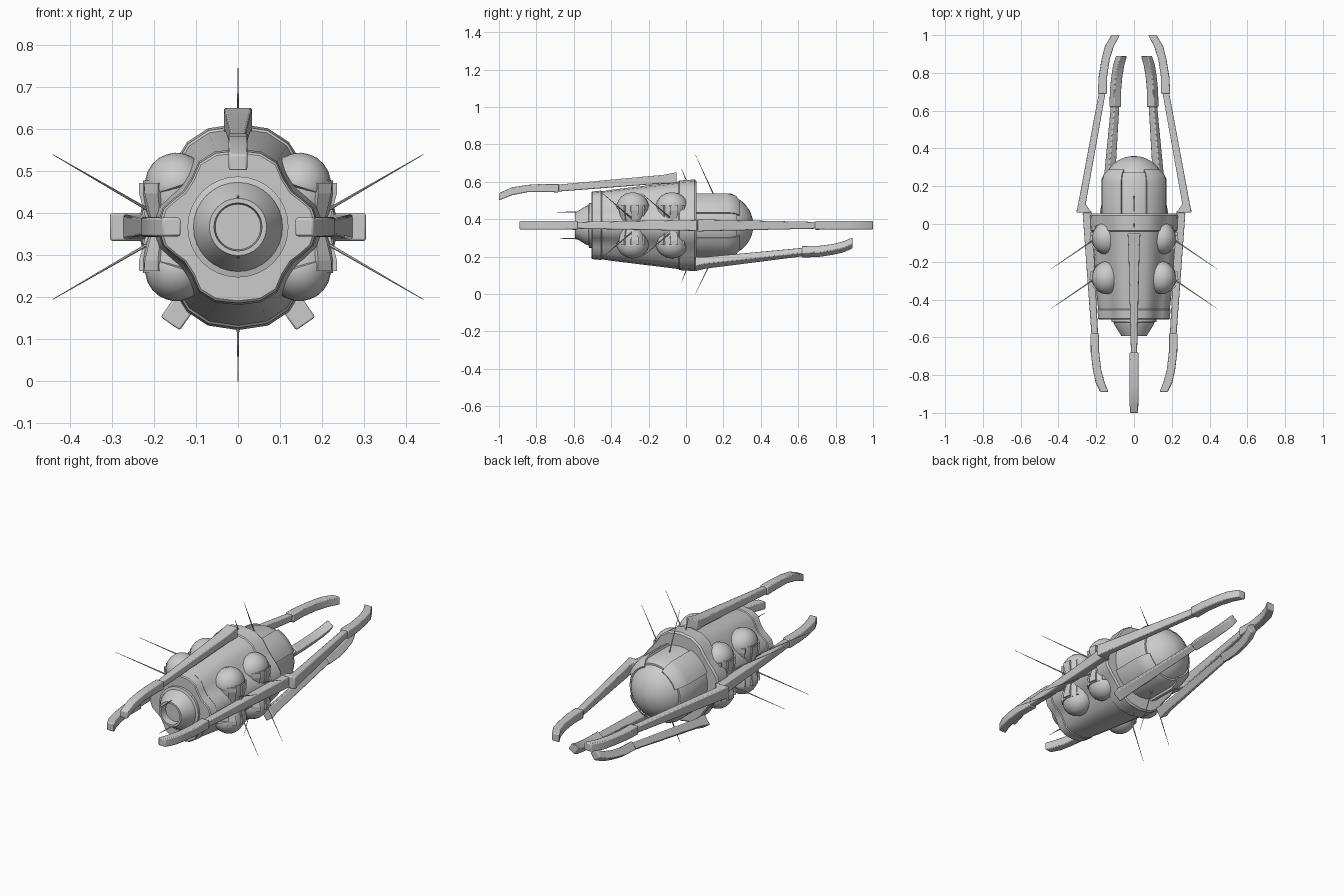
import bpy, bmesh
from math import sin, cos, pi, radians
from mathutils import Vector, Matrix

if "Cube" in bpy.data.objects:
    bpy.data.objects.remove(bpy.data.objects["Cube"])

CZ = 0.367  # height of the long axis


def loft(name, rings, smooth=35, bevel=0, mat=None, closed=False):
    """Skin a list of equal-length point rings and cap (or join) the ends."""
    bm = bmesh.new()
    vr = [[bm.verts.new(mat @ Vector(p) if mat else p) for p in r] for r in rings]
    n = len(vr[0])
    pairs = list(zip(vr, vr[1:])) + ([(vr[-1], vr[0])] if closed else [])
    for a, b in pairs:
        for i in range(n):
            bm.faces.new((a[i], a[(i + 1) % n], b[(i + 1) % n], b[i]))
    if not closed:
        bm.faces.new(vr[0])
        bm.faces.new(vr[-1])
    bmesh.ops.remove_doubles(bm, verts=bm.verts, dist=1e-5)
    bmesh.ops.recalc_face_normals(bm, faces=bm.faces)
    me = bpy.data.meshes.new(name)
    bm.to_mesh(me)
    bm.free()
    ob = bpy.data.objects.new(name, me)
    bpy.context.collection.objects.link(ob)
    if bevel:
        m = ob.modifiers.new("bevel", "BEVEL")
        m.width, m.segments, m.limit_method = bevel, 2, "ANGLE"
    if smooth:
        bpy.ops.object.select_all(action="DESELECT")
        ob.select_set(True)
        bpy.context.view_layer.objects.active = ob
        bpy.ops.object.shade_smooth_by_angle(angle=radians(smooth))
    return ob


def lathe(name, profile, n=32):
    """Profile of (y, radius) spun around the long axis."""
    return loft(name, [[(r * cos(2 * pi * i / n), y, CZ + r * sin(2 * pi * i / n))
                        for i in range(n)] for y, r in profile])


def hull_ring(y, front, grow):
    """Four-lobed section, blending from the waisted front to the rounder back."""
    quarter = [(0, .19, .238), (14, .181, .234), (25, .162, .222), (33, .152, .215), (47, .157, .217),
               (59, .177, .235), (73, .183, .245), (90, .181, .245)]
    pts = [(a, f * front + b * (1 - front)) for a, f, b in quarter]
    half = pts + [(180 - a, r) for a, r in pts[-2::-1]]
    full = half + [(360 - a, r) for a, r in half[-2:0:-1]]
    return [(r * grow * cos(radians(a)), y, CZ + r * grow * sin(radians(a))) for a, r in full]


# Hull with front rim, groove and rear band
hull = [(-.505, 1, .97), (-.50, 1, 1), (-.455, .93, 1), (-.45, .93, .98), (-.40, .82, .985),
        (-.04, .12, .985), (-.035, .12, 1.01), (.045, 0, 1), (.055, 0, .97)]
loft("hull", [hull_ring(*h) for h in hull])

# Front nozzle with recessed mouth
lathe("nozzle", [(-.49, .12), (-.518, .12), (-.522, .106), (-.535, .103), (-.583, .073), (-.593, .068),
                 (-.593, .057), (-.555, .054), (-.555, .001)])

# Rear sphere, its collar and four armour panels
lathe("rear_sphere", [(.195 - .165 * cos(radians(t)), max(.165 * sin(radians(t)), .0005))
                      for t in range(30, 181, 10)])
lathe("rear_collar", [(.04, .171), (.24, .171), (.272, .155), (.272, .12)])
panel = [(.04, .150), (.04, .182), (.22, .184), (.262, .172), (.288, .145), (.28, .130)]
for k in range(4):
    angles = [radians(45 + 90 * k - 23 + 46 * j / 6) for j in range(7)]
    loft("rear_panel", [[(r * cos(a), y, CZ + r * sin(a)) for y, r in panel] for a in angles])


def pod(y, sx, sz):
    """Capped tank sitting in a hull recess."""
    place = Matrix.Translation((0, y, CZ)) @ Matrix.Diagonal((sx, 1, sz, 1))

    def spin(name, prof, m, n=20):
        loft(name, [[(r * cos(2 * pi * i / n), r * sin(2 * pi * i / n), z) for i in range(n)]
                    for r, z in prof], mat=place @ m)
    cap = [(.0005, .072), (.022, .070), (.045, .061), (.064, .047), (.078, .028), (.087, .004),
           (.086, -.008), (.074, -.012)]
    spin("pod_cap", cap, Matrix.Translation((.147, 0, .104)) @ Matrix.Rotation(radians(18), 4, "Y")
         @ Matrix.Diagonal((.88, 1, 1, 1)))
    body = Matrix.Translation((.152, 0, .1))
    spin("pod_body", [(.074, .01), (.075, -.02), (.068, -.06), (.055, -.095)], body)
    # Ribs down the outside of the tank
    for a in (-48, 8, 64):
        rot = body @ Matrix.Rotation(radians(a), 4, "Z")
        rings = [[(r0, -w, z), (r1, -w, z), (r1, w, z), (r0, w, z)] for z, r0, r1, w in
                 ((.005, .05, .081, .022), (-.02, .05, .081, .021), (-.095, .03, .062, .014))]
        loft("pod_rib", rings, smooth=0, mat=place @ rot)


def arm(name, phi, sections):
    """Box-section arm lying in a radial plane; sections are (y, r_in, r_out, half_width)."""
    c, s = cos(radians(phi)), sin(radians(phi))
    rings = [[(r * c - w * s, y, CZ + r * s + w * c)
              for r, w in ((a, -h), (b, -h), (b, h), (a, h))] for y, a, b, h in sections]
    loft(name, rings, bevel=.005)


def needle(base, tip, r=.004):
    base, tip = Vector(base), Vector(tip)
    q = (tip - base).to_track_quat("Z", "Y")
    ring = [Vector((cos(t * pi / 3), sin(t * pi / 3), 0)) for t in range(6)]
    loft("needle", [[p + q @ (v * w) for v in ring] for p, w in
                    ((base, r), (base.lerp(tip, .4), r * .7), (tip, r * .2))])


# Pods and side needles, four rows of two
for sx in (-1, 1):
    for sz in (-1, 1):
        for y in (-.075, -.285):
            pod(y, sx, sz)
            needle((.2 * sx, y, CZ + .033 * sz), (.44 * sx, y - .163, CZ + .172 * sz))

# Top arm, reaching forward
arm("top_arm", 90, [(-.05, .225, .284, .034), (-.12, .224, .270, .030), (-.69, .180, .217, .016)])
arm("top_arm_tip", 90, [(-.68, .176, .222, .023), (-.75, .178, .222, .023), (-.85, .177, .216, .023),
                        (-.93, .161, .203, .023), (-1.0, .133, .172, .022)])

# Side arms, reaching forward and back
for phi in (0, 180):
    arm("side_front_arm", phi, [(.06, .222, .272, .030), (-.59, .190, .225, .018)])
    arm("side_front_tip", phi, [(-.58, .184, .230, .024), (-.68, .184, .229, .023),
                                (-.77, .174, .218, .023), (-.84, .155, .203, .023), (-.89, .135, .178, .022)])
    arm("side_rear_arm", phi, [(.06, .222, .304, .033), (.075, .235, .303, .033), (.105, .256, .296, .031),
                               (.70, .150, .185, .018)])
    arm("side_rear_tip", phi, [(.69, .143, .192, .024), (.78, .142, .187, .023), (.87, .129, .172, .023),
                               (.94, .107, .155, .023), (1.0, .075, .120, .022)])

# Lower arms, reaching back
for phi in (-55, -125):
    arm("lower_arm", phi, [(.05, .222, .282, .028), (.10, .222, .268, .026), (.63, .156, .192, .017)])
    arm("lower_arm_tip", phi, [(.62, .150, .197, .023), (.71, .148, .193, .023), (.78, .137, .180, .023),
                               (.84, .119, .164, .023), (.89, .093, .138, .022)])

# Needles on the centre plane: rear, hull band and nozzle
for sz in (-1, 1):
    needle((0, .145, CZ + .17 * sz), (0, .05, .3725 + .3725 * sz))
    needle((0, .01, CZ + .22 * sz), (0, -.025, CZ + .305 * sz))
    needle((0, -.565, CZ + .072 * sz), (0, -.69, CZ + .07 * sz))
